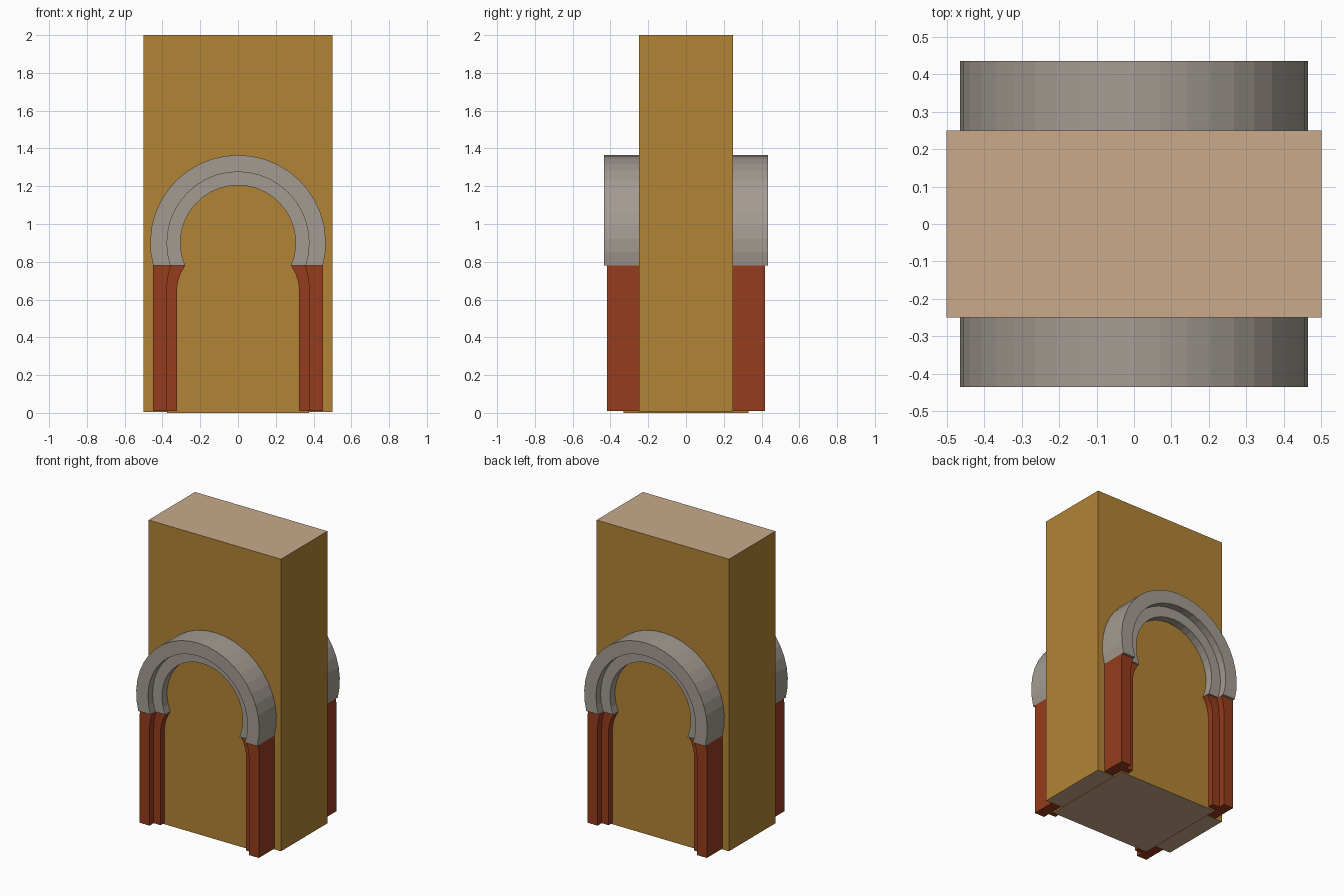
import bpy, bmesh, math

if "Cube" in bpy.data.objects:
    bpy.data.objects.remove(bpy.data.objects["Cube"])

def material(name, rgb):
    m = bpy.data.materials.new(name)
    m.diffuse_color = (*rgb, 1)
    m.use_nodes = True
    m.node_tree.nodes["Principled BSDF"].inputs["Base Color"].default_value = m.diffuse_color
    return m

ochre = material("ochre_plaster", (0.45, 0.23, 0.035))
tan = material("tan_cap", (0.58, 0.40, 0.26))
brick = material("red_jamb", (0.30, 0.045, 0.012))
stone = material("pale_stone", (0.37, 0.33, 0.29))

def finish(bm, name, mats):
    bmesh.ops.recalc_face_normals(bm, faces=bm.faces)
    if len(mats) > 1:  # second material on horizontal faces
        for f in bm.faces:
            f.material_index = int(abs(f.normal.z) > 0.99)
    me = bpy.data.meshes.new(name)
    bm.to_mesh(me)
    bm.free()
    ob = bpy.data.objects.new(name, me)
    bpy.context.collection.objects.link(ob)
    for m in mats:
        me.materials.append(m)
    return ob

def stepped_loft(name, rails, fronts, mat, sx, sy):
    """Stepped moulding: rails are outer, middle, inner (x, z) lines."""
    outer, mid, inner = rails
    deep, shallow = fronts
    back = 0.247
    section = [(outer, back), (outer, deep), (mid, deep),
               (mid, shallow), (inner, shallow), (inner, back)]
    bm = bmesh.new()
    rings = [[bm.verts.new((sx * r[i][0], sy * y, r[i][1])) for r, y in section]
             for i in range(len(outer))]
    for a, b in zip(rings, rings[1:]):
        for k in range(6):
            n = (k + 1) % 6
            bm.faces.new((a[k], a[n], b[n], b[k]))
    bm.faces.new(rings[0])
    bm.faces.new(rings[-1])
    return finish(bm, name, [mat])

CENTRE, SPRING, SEGS = 0.90, 0.78, 24

def horseshoe(r):
    """Arc that ends level with the springing line on both sides."""
    start = -math.asin((CENTRE - SPRING) / r)
    span = math.pi - 2 * start
    return [(r * math.cos(start + span * i / SEGS),
             CENTRE + r * math.sin(start + span * i / SEGS)) for i in range(SEGS + 1)]

# Jamb lines, bending inwards below the arch
levels = (0.01, 0.66, 0.70, 0.74, SPRING)
jamb = [list(zip(xs, levels)) for xs in (
    (0.45, 0.45, 0.45, 0.45, 0.449),
    (0.376, 0.376, 0.374, 0.367, 0.356),
    (0.323, 0.323, 0.317, 0.303, 0.28))]
arch = [horseshoe(r) for r in (0.465, 0.376, 0.305)]

# Wall block
bm = bmesh.new()
bmesh.ops.create_cube(bm, size=1)
for v in bm.verts:
    v.co = (v.co.x, v.co.y * 0.5, 0.005 if v.co.z < 0 else 2)
finish(bm, "wall", [ochre, tan])

# Raised infill panel through the wall, behind the mouldings
half = [(0.376, 0.0)] + jamb[1][1:-1]
outline = half + arch[1] + [(-x, z) for x, z in reversed(half)]
bm = bmesh.new()
face = bm.faces.new([bm.verts.new((x, -0.33, z)) for x, z in outline])
ext = bmesh.ops.extrude_face_region(bm, geom=[face], use_keep_orig=True)
bmesh.ops.translate(bm, vec=(0, 0.66, 0),
                    verts=[g for g in ext["geom"] if isinstance(g, bmesh.types.BMVert)])
panel = finish(bm, "door_infill", [ochre, tan])

# Horseshoe arches and jambs on both wall faces
for side, sy in (("front", -1), ("back", 1)):
    stepped_loft(side + "_arch", arch, (0.435, 0.385), stone, 1, sy)
    for hand, sx in (("left", -1), ("right", 1)):
        stepped_loft(f"{side}_{hand}_jamb", jamb, (0.418, 0.373), brick, sx, sy)
